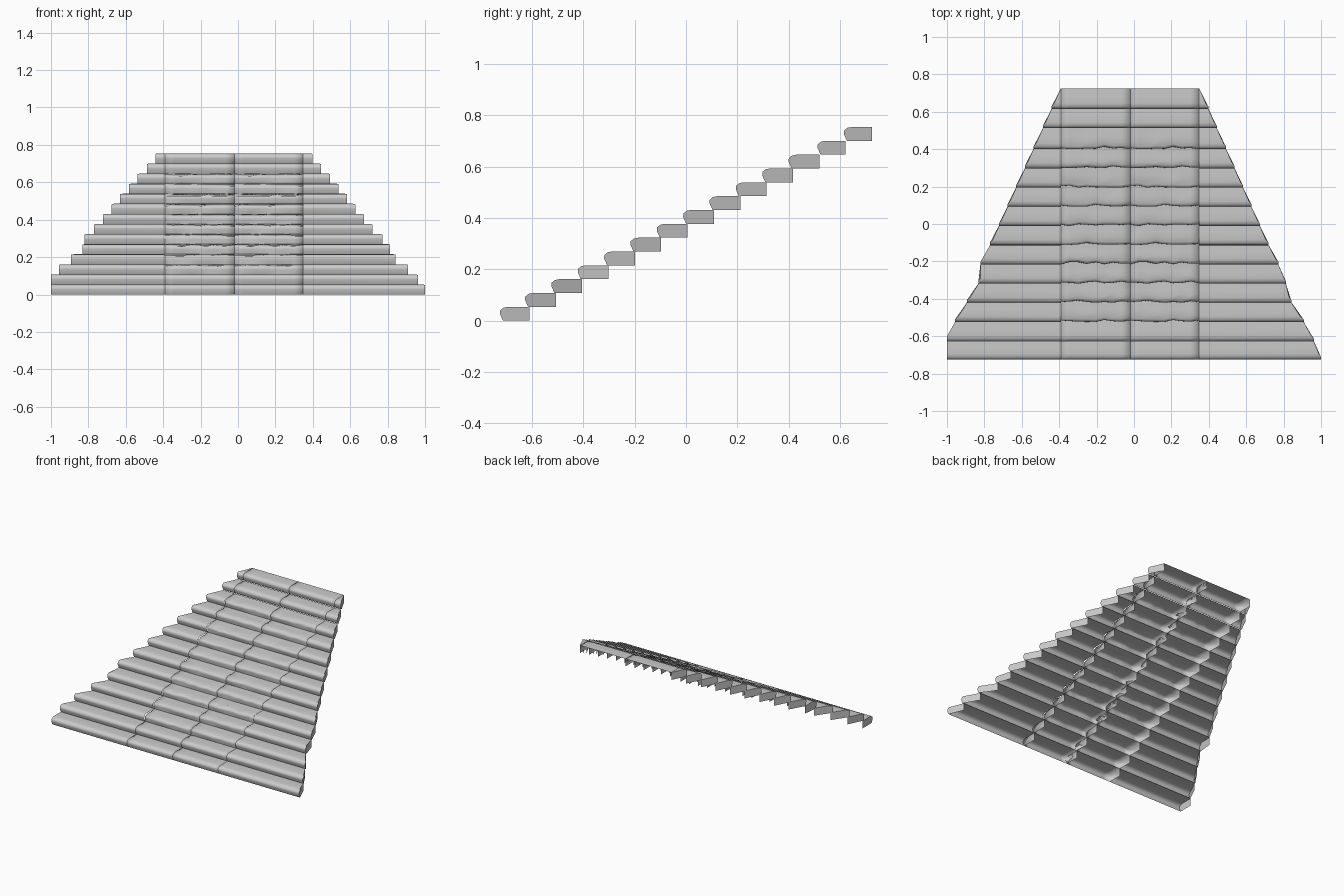
import bpy, bmesh, random

if "Cube" in bpy.data.objects:
    bpy.data.objects.remove(bpy.data.objects["Cube"])

N = 14
RISE = 0.755 / N
SEAMS = (-0.39, -0.02, 0.347)

# Plan outline of the two flared sides as (y, x)
LEFT = [(-0.725, -1.0), (-0.6, -1.0), (-0.5, -0.943), (-0.4, -0.88),
        (-0.3, -0.82), (-0.2, -0.82), (-0.1, -0.762), (0.725, -0.391)]
RIGHT = [(-0.725, 1.0), (-0.61, 0.955), (-0.51, 0.90), (-0.41, 0.833),
         (-0.31, 0.81), (-0.21, 0.77), (-0.1, 0.712), (0.725, 0.349)]


def x_at(line, y):
    for (ya, xa), (yb, xb) in zip(line, line[1:]):
        if y <= yb:
            return xa + (xb - xa) * (y - ya) / (yb - ya)
    return line[-1][1]


def profile(i):
    """Cross-section (y, z) of one stone step with a chamfered nosing."""
    back = -0.61 + 0.1027 * i
    front = -0.725 if i == 0 else back - (0.11 if i > 11 else 0.12)
    z0, z1 = RISE * i, RISE * (i + 1)
    return [(front + 0.012, z0), (front, z0 + RISE * 0.5),
            (front + 0.001, z0 + RISE * 0.75), (front + 0.014, z1 - 0.003),
            (front + 0.03, z1), (front + 0.07, z1), (back, z1), (back, z0)]


def sweep(bm, rings, caps):
    """Skin riser, nosing and tread (open below and behind), cap chosen ends.
    Rings run from -x to +x."""
    rows = [[bm.verts.new(p) for p in r] for r in rings]
    for a, b in zip(rows, rows[1:]):
        for k in range(len(a) - 2):
            bm.faces.new((a[k], b[k], b[k + 1], a[k + 1]))
    if 'L' in caps:
        bm.faces.new(rows[0])
    if 'R' in caps:
        bm.faces.new(rows[-1][::-1])
    bmesh.ops.delete(bm, geom=[v for v in bm.verts if not v.link_faces],
                     context='VERTS')


def finish(bm, name, angle):
    me = bpy.data.meshes.new(name)
    bm.to_mesh(me)
    bm.free()
    ob = bpy.data.objects.new(name, me)
    bpy.context.collection.objects.link(ob)
    bpy.ops.object.select_all(action='DESELECT')
    ob.select_set(True)
    bpy.context.view_layer.objects.active = ob
    bpy.ops.object.shade_smooth_by_angle(angle=angle)


# Flared outer steps: hollow shells with an end cap on the outside
for name, line, inner, cap in (("left_side_steps", LEFT, SEAMS[0], 'L'),
                               ("right_side_steps", RIGHT, SEAMS[2], 'R')):
    bm = bmesh.new()
    for i in range(N):
        p = profile(i)
        front = p[1][0]
        rings = [[(inner, y, z) for y, z in p],
                 [(x_at(line, front if k < 4 else y), y, z)
                  for k, (y, z) in enumerate(p)]]
        if cap == 'L':
            rings.reverse()
        sweep(bm, rings, cap)
    finish(bm, name, 1.2)

# Worn centre stones: two matching hollow blocks per step, chipped and dished
COLS = 8
for name, xa, xb in (("centre_left_steps", SEAMS[0], SEAMS[1]),
                     ("centre_right_steps", SEAMS[1], SEAMS[2])):
    rng = random.Random(7)
    bm = bmesh.new()
    for i in range(N):
        worn = 1.0 if 2 <= i <= 11 else 0.0
        rings = []
        for c in range(COLS + 1):
            x = xa + (xb - xa) * c / COLS
            dy, dz = rng.uniform(0, 0.014) * worn, rng.uniform(0, 0.010) * worn
            hollow = rng.uniform(0, 0.007) * worn
            ring = []
            for k, (y, z) in enumerate(profile(i)):
                if k in (1, 2, 3):
                    y += dy
                if k == 4:
                    y += rng.uniform(0, 0.02) * worn
                if k in (3, 4):
                    z -= dz * (1.0 if k == 3 else 0.6)
                if k == 5:
                    z -= hollow
                ring.append((x, y, z))
            rings.append(ring)
        sweep(bm, rings, 'LR')
    finish(bm, name, 3.1)
